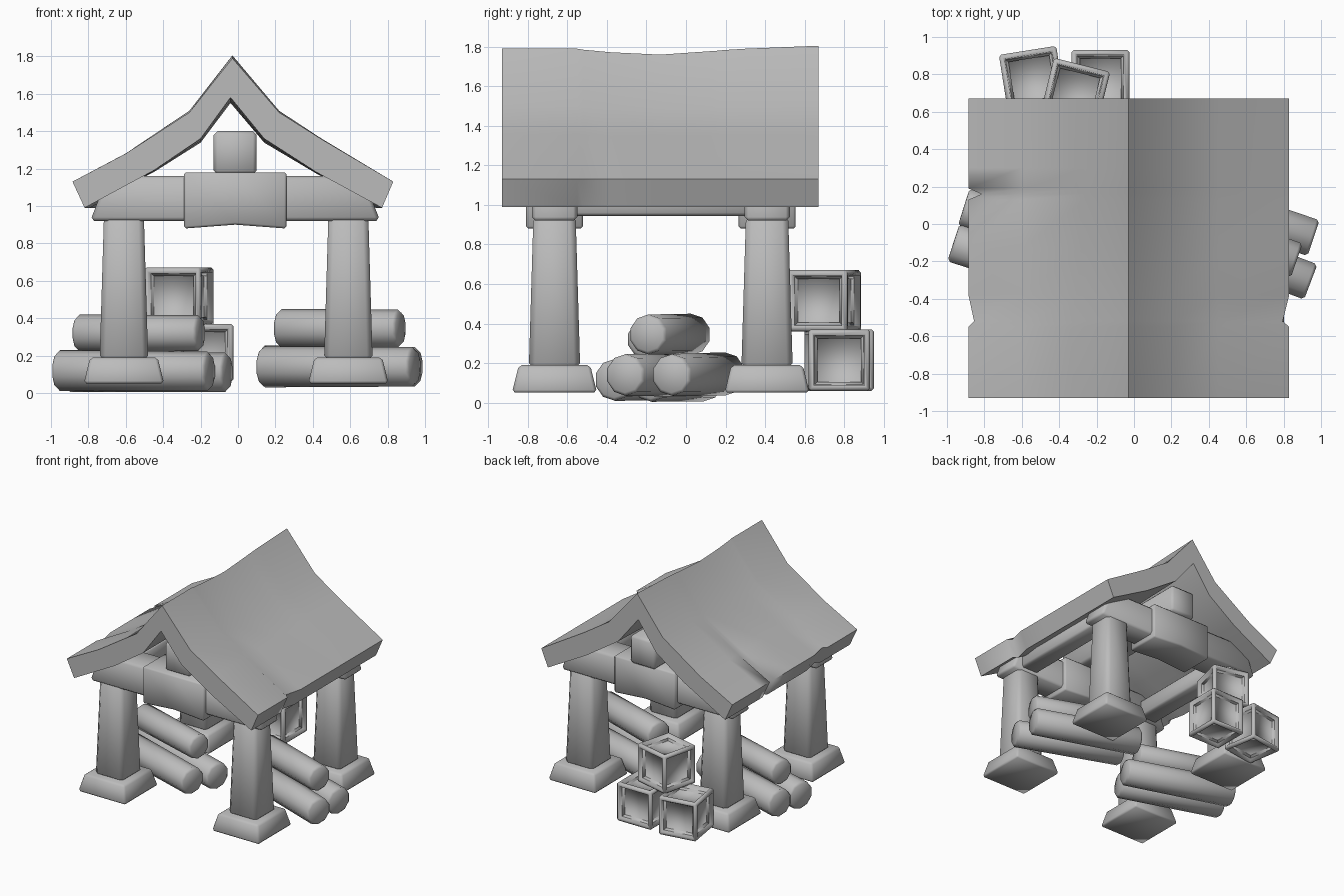
import bpy, bmesh
from math import radians
from mathutils import Matrix, Vector

cube = bpy.data.objects.get("Cube")
if cube:
    bpy.data.objects.remove(cube, do_unlink=True)

grey = bpy.data.materials.new("plain_grey")
grey.use_nodes = True
grey.diffuse_color = (0.5, 0.5, 0.5, 1)
bsdf = next(n for n in grey.node_tree.nodes if n.type == 'BSDF_PRINCIPLED')
bsdf.inputs["Base Color"].default_value = (0.5, 0.5, 0.5, 1)
bsdf.inputs["Roughness"].default_value = 0.8


def finish(name, bm, angle=60):
    """Turn the bmesh into a smooth shaded object with sharp edges kept."""
    bmesh.ops.recalc_face_normals(bm, faces=bm.faces)
    mesh = bpy.data.meshes.new(name)
    bm.to_mesh(mesh)
    bm.free()
    mesh.materials.append(grey)
    mesh.shade_smooth()
    mesh.set_sharp_from_angle(angle=radians(angle))
    obj = bpy.data.objects.new(name, mesh)
    bpy.context.collection.objects.link(obj)
    return obj


def bevel(bm, edges, width):
    bmesh.ops.bevel(bm, geom=list(edges), offset=width, segments=1,
                    profile=0.5, affect='EDGES', clamp_overlap=True)


def block(name, x, y, z, width=0.015, taper=(1, 1), arch=0):
    """Bevelled box between ranges; taper scales the top, arch lifts the middle of the underside."""
    bm = bmesh.new()
    bmesh.ops.create_cube(bm, size=1)
    for v in bm.verts:
        if v.co.z > 0:
            v.co.x *= taper[0]
            v.co.y *= taper[1]
    size = Vector((x[1] - x[0], y[1] - y[0], z[1] - z[0]))
    mid = Vector((sum(x), sum(y), sum(z))) / 2
    bm.transform(Matrix.Translation(mid) @ Matrix.Diagonal(size).to_4x4())
    bevel(bm, bm.edges, width)
    if arch:
        bmesh.ops.bisect_plane(bm, geom=bm.verts[:] + bm.edges[:] + bm.faces[:],
                               plane_co=mid, plane_no=(1, 0, 0))
        for v in bm.verts:
            if abs(v.co.x - mid.x) < 0.001 and v.co.z < mid.z:
                v.co.z += arch
    return finish(name, bm)


def log(name, start, end, radius=0.11):
    """Ten sided log with chamfered ends."""
    a, b = Vector(start), Vector(end)
    axis = b - a
    bm = bmesh.new()
    bmesh.ops.create_cone(bm, cap_ends=True, segments=10, radius1=radius,
                          radius2=radius * 0.96, depth=axis.length)
    caps = {e for f in bm.faces if len(f.verts) > 4 for e in f.edges}
    bevel(bm, caps, 0.015)
    turn = axis.to_track_quat('Z', 'Y').to_matrix().to_4x4()
    bm.transform(Matrix.Translation((a + b) / 2) @ turn)
    return finish(name, bm, 50)


def crate(name, centre, turn, size=0.31):
    """Box with a recessed panel on each face."""
    bm = bmesh.new()
    bmesh.ops.create_cube(bm, size=size)
    panels = bm.faces[:]
    outer = bm.edges[:]
    bmesh.ops.inset_individual(bm, faces=panels, thickness=0.037)
    bmesh.ops.inset_individual(bm, faces=panels, thickness=0.01, depth=-0.045)
    bevel(bm, [e for e in outer if e.is_valid], 0.012)
    bm.transform(Matrix.Translation(centre) @ Matrix.Rotation(radians(turn), 4, 'Z'))
    return finish(name, bm, 100)


# Posts and their flared feet
sides = {"right": -0.61, "left": 0.59}
ends = {"front": -0.665, "back": 0.41}
for end, y in ends.items():
    for side, x in sides.items():
        block(f"{end}_{side}_foot", (x - 0.215, x + 0.215), (y - 0.215, y + 0.215),
              (0.05, 0.19), 0.015, (0.84, 0.84))
        block(f"{end}_{side}_post", (x - 0.13, x + 0.13), (y - 0.13, y + 0.13),
              (0.17, 0.95), 0.03, (0.82, 0.82))
    # Cross beam with its thick middle collar
    block(f"{end}_cross_beam", (-0.79, 0.76), (y - 0.115, y + 0.115),
          (0.92, 1.16), 0.02, (0.88, 1))
    block(f"{end}_collar", (-0.29, 0.26), (y - 0.145, y + 0.145),
          (0.88, 1.18), 0.012, arch=0.02)

# Beams running front to back
for side, x in sides.items():
    block(f"{side}_side_beam", (x - 0.08, x + 0.08), (-0.66, 0.41), (0.945, 1.09))
block("ridge_beam", (-0.13, 0.10), (-0.76, 0.58), (1.17, 1.40), 0.02)

# Roof: a bent slab swept front to back, with a sagging ridge and chipped eaves
outer = [(-0.885, 1.13), (-0.60, 1.28), (-0.26, 1.50), (-0.03, 1.79),
         (0.22, 1.50), (0.45, 1.355), (0.83, 1.13)]
inner = [(0.77, 0.99), (0.42, 1.18), (0.14, 1.36), (-0.04, 1.58),
         (-0.20, 1.36), (-0.45, 1.19), (-0.82, 0.99)]
# Each station: y, ridge lift, eave chip on the -x side, eave chip on the +x side
stations = [(-0.93, 0, 0, 0), (-0.55, 0, 0, 0), (-0.52, -0.005, 0.03, 0.035),
            (-0.38, -0.018, 0, 0), (-0.13, -0.03, 0, 0), (0.13, -0.012, 0, 0),
            (0.16, -0.01, 0.07, 0), (0.19, -0.007, 0, 0), (0.30, 0, 0, 0),
            (0.67, 0.015, 0, 0)]
bm = bmesh.new()
rings = []
for y, lift, chip_a, chip_b in stations:
    ring = []
    for x, z in outer + inner:
        edge = abs(x + 0.03) > 0.75
        chip = (chip_a if x < 0 else -chip_b) if edge else 0
        near_ridge = max(0, 1 - abs(x + 0.03) / 0.6)
        ring.append(bm.verts.new((x + chip, y, z + lift * near_ridge)))
    rings.append(ring)
count = len(outer) + len(inner)
for a, b in zip(rings, rings[1:]):
    for i in range(count):
        j = (i + 1) % count
        bm.faces.new((a[i], a[j], b[j], b[i]))
for ring in (rings[0], rings[-1]):
    for i in range(len(outer) - 1):
        bm.faces.new((ring[i], ring[i + 1], ring[count - 2 - i], ring[count - 1 - i]))
finish("roof", bm, 65)

# Stacked logs on both sides
log("left_log_front", (0.13, 0.0, 0.14), (0.945, -0.31, 0.14))
log("left_log_back", (0.13, 0.20, 0.145), (0.96, -0.075, 0.14))
log("left_log_top", (0.22, 0.03, 0.345), (0.87, -0.195, 0.345), 0.105)
log("right_log_front", (-0.965, -0.10, 0.12), (-0.15, -0.365, 0.115))
log("right_log_back", (-0.91, 0.09, 0.115), (-0.055, -0.18, 0.11))
log("right_log_top", (-0.86, 0.0, 0.32), (-0.20, -0.21, 0.32), 0.10)

# Crates stacked at the back
crate("crate_outer", (-0.545, 0.775, 0.215), 9)
crate("crate_inner", (-0.18, 0.775, 0.215), 0)
crate("crate_top", (-0.315, 0.70, 0.515), -14)
